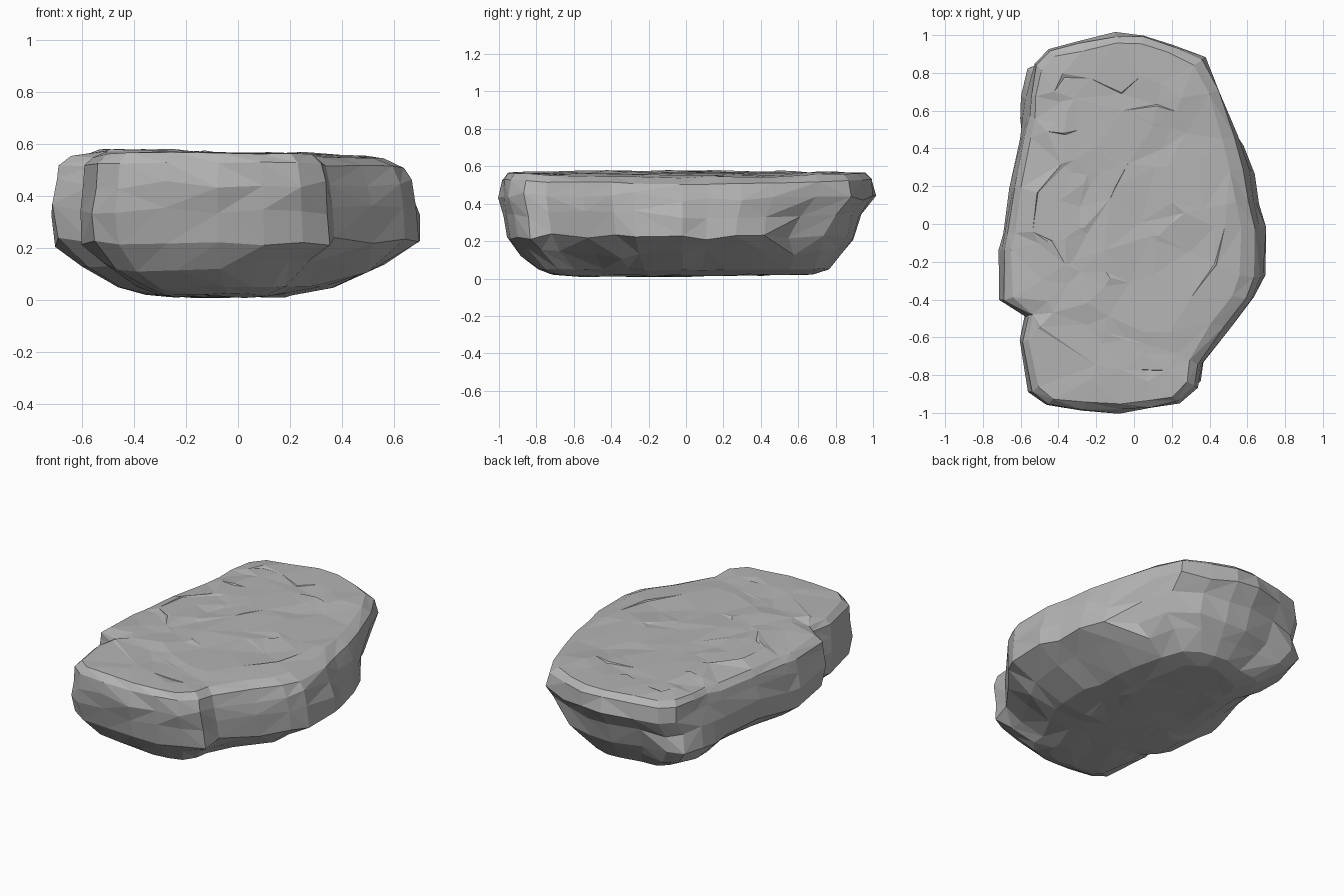
import bpy, bmesh, random
from mathutils import Vector, noise
from mathutils.geometry import delaunay_2d_cdt

random.seed(4)
cube = bpy.data.objects.get("Cube")
if cube:
    bpy.data.objects.remove(cube)

# Widest outline of the slab, anticlockwise from the front left corner
OUTLINE = [(-.56, -.90), (-.47, -.96), (-.28, -.98), (-.08, -1), (.1, -.98), (.25, -.94),
           (.35, -.86), (.37, -.75), (.52, -.55), (.64, -.39), (.69, -.28), (.71, -.02),
           (.66, .12), (.64, .3), (.58, .47), (.5, .73), (.4, .89), (.22, .96), (.05, 1),
           (-.1, 1), (-.3, .96), (-.46, .93), (-.54, .86), (-.58, .72), (-.59, .6),
           (-.6, .48), (-.65, .2), (-.70, -.05), (-.72, -.14), (-.70, -.40),
           (-.58, -.49), (-.61, -.63)]

# Height, then share of the outline reached on the -x, +x, -y and +y sides
LEVELS = [(.02, .50, .30, .72, .68), (.05, .64, .52, .79, .77), (.13, .84, .78, .89, .84),
          (.22, .98, 1, .96, .89), (.34, 1, .985, .985, .93), (.44, .985, .955, 1, 1),
          (.505, .965, .91, .99, .985), (.54, .91, .8, .965, .95)]

# Places worn in (+) or bulging out (-): centre, radius, depth
DENTS = [(Vector((.53, .68, .22)), .3, .13),
         (Vector((-.59, .68, .40)), .24, .06),
         (Vector((-.52, .68, .14)), .28, -.11)]


def bump(p, size):
    return noise.noise(p * 3.7) * size + random.uniform(-.5, .5) * size


def side_point(x, y, level):
    z, left, right, front, back = level
    p = Vector((x * (left if x < 0 else right), y * (front if y < 0 else back), z))
    outward = Vector((x, y, 0)).normalized()
    push = sum(depth * max(0, 1 - (p - centre).length / radius)
               for centre, radius, depth in DENTS)
    if z > .5:
        p.z += .025 * y * y
    p.z += bump(p, .028 if .1 < z < .5 else .008)
    return p + outward * (bump(p, .016) - push)


def close_end(bm, ring, height, size, amount):
    """Fill a ring with irregular triangles over scattered points."""
    points = [v.co.copy() for v in ring]
    for _ in range(amount):
        edge = random.choice(points[:len(ring)])
        p = edge * (random.random() ** .5 * .92)
        p.z = height(p)
        p.z += bump(p, size)
        points.append(p)
    verts = ring + [bm.verts.new(p) for p in points[len(ring):]]
    result = delaunay_2d_cdt([p.xy for p in points], [], [list(range(len(ring)))], 1, 1e-5)
    sources = result[3]
    for face in result[2]:
        bm.faces.new([verts[sources[i][0]] for i in face])


# Walls from the underside up to the rim, with mixed diagonals
bm = bmesh.new()
rings = [[bm.verts.new(side_point(x, y, level)) for x, y in OUTLINE] for level in LEVELS]
count = len(OUTLINE)
for low, high in zip(rings, rings[1:]):
    for i in range(count):
        j = (i + 1) % count
        a, b, c, d = low[i], low[j], high[j], high[i]
        if random.random() < .5:
            bm.faces.new((a, b, c))
            bm.faces.new((a, c, d))
        else:
            bm.faces.new((a, b, d))
            bm.faces.new((b, c, d))

# Flat underside and gently uneven top
close_end(bm, rings[0], lambda p: .013 + .008 * p.y, .006, 30)
close_end(bm, rings[-1], lambda p: .563 - .02 * p.x, .013, 110)
bmesh.ops.recalc_face_normals(bm, faces=bm.faces)

mesh = bpy.data.meshes.new("rock_slab")
bm.to_mesh(mesh)
bm.free()
rock = bpy.data.objects.new("rock_slab", mesh)
bpy.context.collection.objects.link(rock)

# Plain grey stone
stone = bpy.data.materials.new("grey stone")
stone.use_nodes = True
colour = (.46, .46, .46, 1)
stone.diffuse_color = colour
stone.node_tree.nodes["Principled BSDF"].inputs["Base Color"].default_value = colour
mesh.materials.append(stone)
